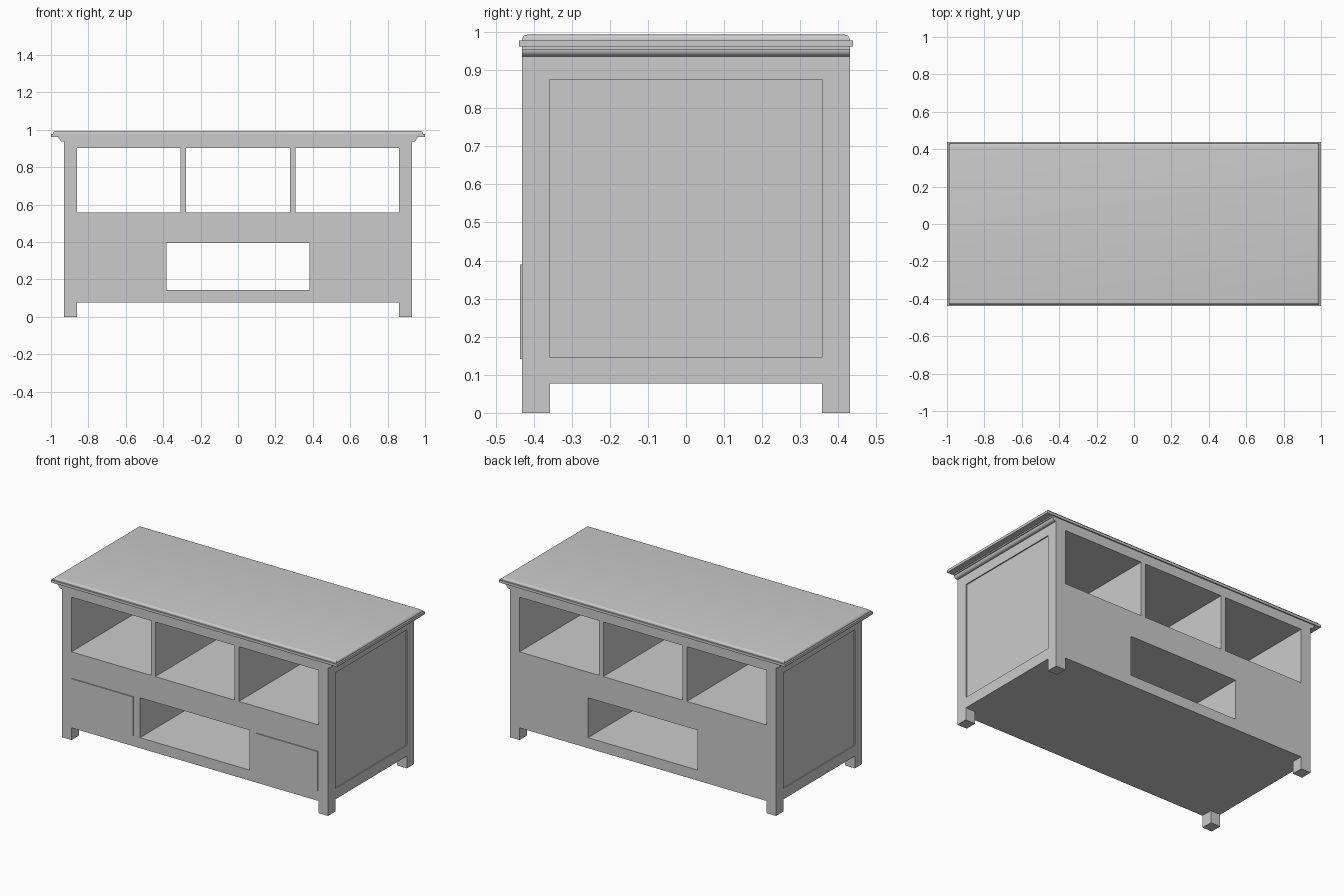
import bpy
import bmesh
import math
from mathutils import Matrix, Vector

if "Cube" in bpy.data.objects:
    bpy.data.objects.remove(bpy.data.objects["Cube"], do_unlink=True)

grey = bpy.data.materials.new("plain grey")
grey.use_nodes = True
colour = (0.6, 0.6, 0.6, 1.0)
grey.diffuse_color = colour
grey.node_tree.nodes["Principled BSDF"].inputs["Base Color"].default_value = colour


def boxes(name, bounds):
    """One object from boxes given as (x0, x1, y0, y1, z0, z1)."""
    bm = bmesh.new()
    for x0, x1, y0, y1, z0, z1 in bounds:
        mid = Vector((x0 + x1, y0 + y1, z0 + z1)) / 2
        size = Matrix.Diagonal((x1 - x0, y1 - y0, z1 - z0, 1))
        bmesh.ops.create_cube(bm, size=1, matrix=Matrix.Translation(mid) @ size)
    return finish(name, bm)


def finish(name, bm):
    bmesh.ops.recalc_face_normals(bm, faces=bm.faces)
    mesh = bpy.data.meshes.new(name)
    bm.to_mesh(mesh)
    bm.free()
    mesh.materials.append(grey)
    obj = bpy.data.objects.new(name, mesh)
    bpy.context.collection.objects.link(obj)
    return obj


def activate(obj):
    bpy.ops.object.select_all(action='DESELECT')
    obj.select_set(True)
    bpy.context.view_layer.objects.active = obj


def cut(target, bounds):
    """Subtract separate boxes from the target and discard the cutter."""
    cutter = boxes("cutter", bounds)
    cutter.hide_render = True
    mod = target.modifiers.new("cut", 'BOOLEAN')
    mod.operation, mod.solver, mod.object = 'DIFFERENCE', 'EXACT', cutter
    activate(target)
    bpy.ops.object.modifier_apply(modifier=mod.name)
    bpy.data.objects.remove(cutter, do_unlink=True)


# Cabinet body with four corner feet
W, D = 0.93, 0.43
body = boxes("cabinet_body", [(-W, W, -D, D, 0, 0.962)])
cut(body, [(-0.862, 0.862, -1, 1, -1, 0.077)])
cut(body, [(-1.2, 1.2, -0.357, 0.357, -1, 0.077)])

# Open compartments running from front to back
cut(body, [(x - 0.277, x + 0.277, -1, 1, 0.557, 0.902) for x in (-0.585, 0, 0.585)]
    + [(-0.383, 0.383, -1, 1, 0.143, 0.395)])

# Shallow recessed panels on both ends
cut(body, [(s * W - 0.007, s * W + 0.007, -0.357, 0.357, 0.145, 0.875) for s in (-1, 1)])

# Raised door panels on the front
for side, s in (("left", 1), ("right", -1)):
    xa, xb = sorted((s * 0.43, s * 0.86))
    boxes(side + "_door", [(xa, xb, -D - 0.006, -D + 0.01, 0.141, 0.39)])

# Curved moulding under the overhang at each end
profile = [(W - 0.02, 0.936), (0.936, 0.936)]
profile += [(0.936 + 0.018 * math.sin(a), 0.954 - 0.018 * math.cos(a))
            for a in (math.radians(15 * i) for i in range(1, 7))]
profile += [(0.96, 0.954), (0.96, 0.963), (W - 0.02, 0.963)]
for side, s in (("left", 1), ("right", -1)):
    bm = bmesh.new()
    face = bm.faces.new([bm.verts.new((s * x, -D, z)) for x, z in profile])
    out = bmesh.ops.extrude_face_region(bm, geom=[face])
    moved = [v for v in out["geom"] if isinstance(v, bmesh.types.BMVert)]
    bmesh.ops.translate(bm, vec=(0, 2 * D, 0), verts=moved)
    activate(finish(side + "_end_moulding", bm))
    bpy.ops.object.shade_smooth_by_angle(angle=math.radians(30))

# Table top: square lip with a rounded upper board
boxes("top_lip", [(-1, 1, -0.438, 0.438, 0.962, 0.978)])
board = boxes("top_board", [(-0.99, 0.99, -0.43, 0.43, 0.970, 0.993)])
bm = bmesh.new()
bm.from_mesh(board.data)
rim = [e for e in bm.edges if all(v.co.z > 0.98 for v in e.verts)]
bmesh.ops.bevel(bm, geom=rim, offset=0.013, segments=5, profile=0.5, affect='EDGES')
bm.to_mesh(board.data)
bm.free()
activate(board)
bpy.ops.object.shade_smooth_by_angle(angle=math.radians(30))
